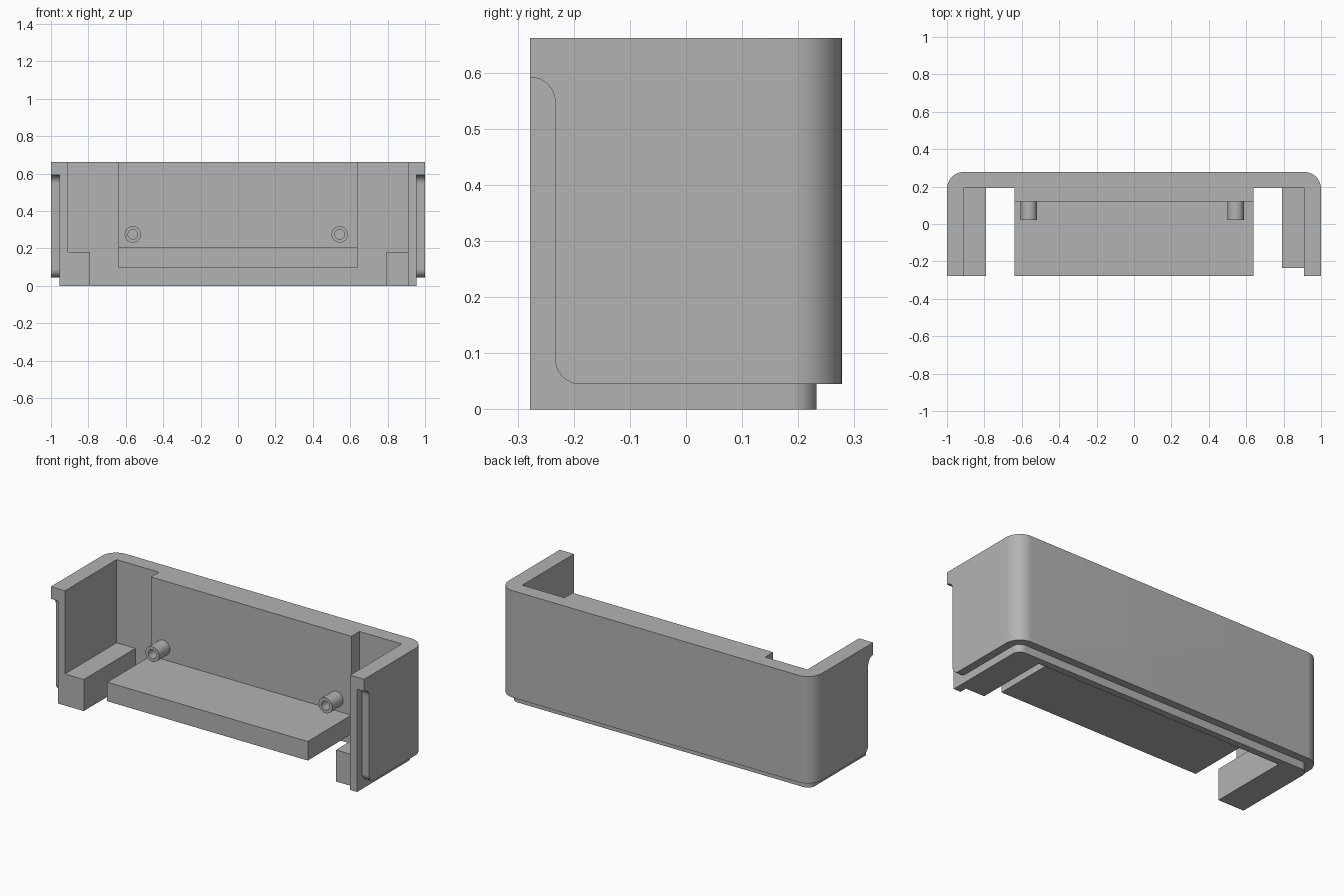
import bpy, bmesh, math

cube = bpy.data.objects.get("Cube")
if cube:
    bpy.data.objects.remove(cube)

grey = bpy.data.materials.new("plain grey")
grey.use_nodes = True
COLOUR = (0.45, 0.45, 0.45, 1)
grey.diffuse_color = COLOUR
grey.node_tree.nodes["Principled BSDF"].inputs["Base Color"].default_value = COLOUR

FRONT, BACK, TOP = -0.278, 0.278, 0.662
STEP = 0.045            # depth of the stepped rim


def arc(cx, cy, r, start, end, n=12):
    return [(cx + r * math.cos(math.radians(start + (end - start) * i / n)),
             cy + r * math.sin(math.radians(start + (end - start) * i / n)))
            for i in range(n + 1)]


def prism(name, outline, low, high, axis="z"):
    """Extrude an outline along z (points x, y), x (points y, z) or y (points x, z)."""
    place = {"z": lambda a, b, c: (a, b, c),
             "x": lambda a, b, c: (c, a, b),
             "y": lambda a, b, c: (a, c, b)}[axis]
    bm = bmesh.new()
    ends = [[bm.verts.new(place(a, b, c)) for a, b in outline] for c in (low, high)]
    for ring in ends:
        bm.faces.new(ring)
    n = len(outline)
    for i in range(n):
        j = (i + 1) % n
        bm.faces.new((ends[0][i], ends[0][j], ends[1][j], ends[1][i]))
    bmesh.ops.recalc_face_normals(bm, faces=bm.faces)
    mesh = bpy.data.meshes.new(name)
    bm.to_mesh(mesh)
    bm.free()
    mesh.materials.append(grey)
    obj = bpy.data.objects.new(name, mesh)
    bpy.context.collection.objects.link(obj)
    return obj


def box(name, x, y, z):
    return prism(name, [(x[0], y[0]), (x[1], y[0]), (x[1], y[1]), (x[0], y[1])], *z)


def combine(target, tool, operation):
    mod = target.modifiers.new(operation, "BOOLEAN")
    mod.operation, mod.solver, mod.object = operation, "EXACT", tool
    bpy.ops.object.select_all(action="DESELECT")
    bpy.context.view_layer.objects.active = target
    target.select_set(True)
    bpy.ops.object.modifier_apply(modifier=mod.name)
    bpy.data.objects.remove(tool)


def round_back(half, back, r):
    return ([(-half, FRONT), (half, FRONT)]
            + arc(half - r, back - r, r, 0, 90)
            + arc(r - half, back - r, r, 90, 180))


# Inner core, with the raised outer skin around it
body = prism("enclosure_body", round_back(1 - STEP, BACK - STEP, STEP), 0, TOP)
skin = prism("outer_skin", round_back(1, BACK, 2 * STEP), STEP, TOP)

# Front edge and lower front corner of the skin, seen from the side
edge, lip = FRONT + STEP, 0.592
side = (arc(FRONT, lip - STEP, STEP, 90, 0)
        + arc(edge + STEP, 2 * STEP, STEP, 180, 270)
        + [(0.4, STEP), (0.4, 0), (-0.4, 0), (-0.4, lip)])
combine(skin, prism("skin_edge", side, -1.2, 1.2, "x"), "DIFFERENCE")
combine(body, skin, "UNION")

# Hollow inside, open at the front, top and bottom
combine(body, box("hollow", (-0.91, 0.91), (-0.5, 0.193), (-0.2, 0.9)), "DIFFERENCE")

# Thick middle wall with the shelf projecting from it
profile = [(FRONT, 0.097), (0.215, 0.097), (0.215, TOP),
           (0.12, TOP), (0.12, 0.207), (FRONT, 0.207)]
combine(body, prism("middle_wall_and_shelf", profile, -0.64, 0.64, "x"), "UNION")

# Corner feet, the one on the +x side set back
combine(body, box("right_foot", (-0.93, -0.79), (FRONT, 0.21), (0, 0.182)), "UNION")
combine(body, box("left_foot", (0.79, 0.93), (FRONT + 0.043, 0.21), (0, 0.182)), "UNION")

# Hollow mounting pegs
for x in (-0.562, 0.544):
    peg = arc(x, 0.275, 0.044, 0, 345, 23)
    hole = arc(x, 0.275, 0.026, 0, 345, 23)
    combine(body, prism("mounting_peg", peg, 0.021, 0.16, "y"), "UNION")
    combine(body, prism("peg_hole", hole, -0.1, 0.115, "y"), "DIFFERENCE")

bpy.ops.object.select_all(action="DESELECT")
body.select_set(True)
bpy.context.view_layer.objects.active = body
bpy.ops.object.shade_smooth_by_angle(angle=math.radians(30))
